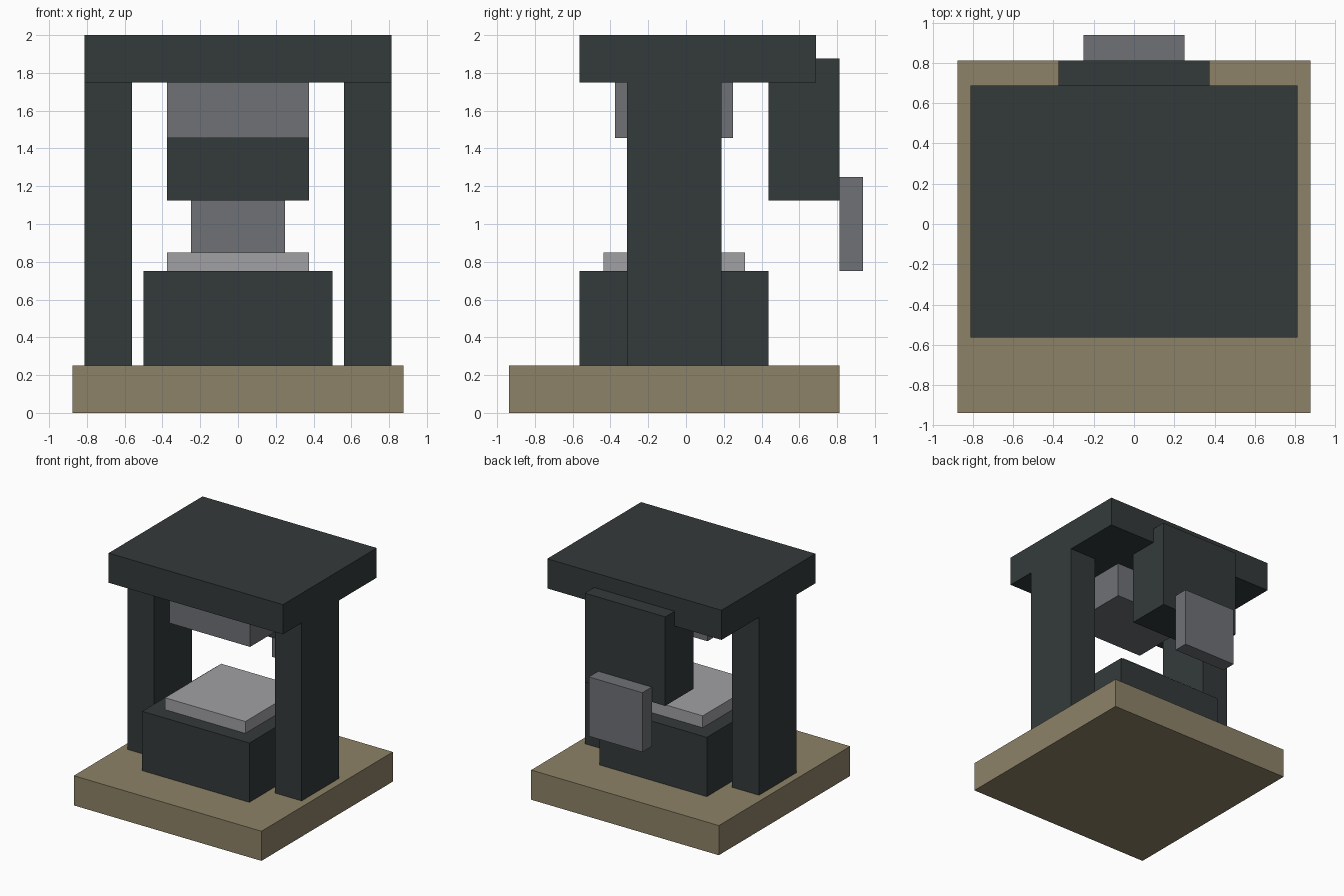
import bpy

cube = bpy.data.objects.get("Cube")
if cube:
    bpy.data.objects.remove(cube, do_unlink=True)


def material(name, rgb):
    mat = bpy.data.materials.new(name)
    mat.use_nodes = True
    colour = (*rgb, 1.0)
    mat.diffuse_color = colour
    mat.node_tree.nodes["Principled BSDF"].inputs["Base Color"].default_value = colour
    return mat


wood = material("tan wood", (0.27, 0.225, 0.138))
iron = material("dark iron", (0.034, 0.042, 0.042))
steel = material("grey steel", (0.158, 0.166, 0.182))
polished = material("light steel", (0.355, 0.355, 0.376))


def box(name, mat, x, y, z):
    """Box spanning the given (low, high) ranges."""
    spans = (x, y, z)
    bpy.ops.mesh.primitive_cube_add(size=1, location=[(a + b) / 2 for a, b in spans])
    obj = bpy.context.object
    obj.name = name
    obj.scale = [b - a for a, b in spans]
    bpy.ops.object.transform_apply(location=False, rotation=False, scale=True)
    obj.data.materials.append(mat)
    return obj


def centred_box(name, mat, half_width, y, z):
    return box(name, mat, (-half_width, half_width), y, z)


# Base and lower press bed
centred_box("base", wood, 0.875, (-0.9375, 0.8125), (0, 0.25))
centred_box("bed_block", iron, 0.5, (-0.5625, 0.4375), (0.25, 0.75))
centred_box("bed_plate", polished, 0.375, (-0.4375, 0.3125), (0.75, 0.85))

# Frame: two pillars carrying the top slab
for side, x in (("left", (0.5625, 0.8125)), ("right", (-0.8125, -0.5625))):
    box(side + "_pillar", iron, x, (-0.3125, 0.1875), (0.25, 1.75))
centred_box("top_slab", iron, 0.8125, (-0.5625, 0.6875), (1.75, 2))

# Upper press head
centred_box("press_head", steel, 0.375, (-0.375, 0.25), (1.455, 1.75))

# Housing and plate hanging at the back
centred_box("rear_housing", iron, 0.375, (0.4375, 0.8125), (1.125, 1.875))
centred_box("rear_plate", steel, 0.25, (0.8125, 0.9375), (0.75, 1.25))
